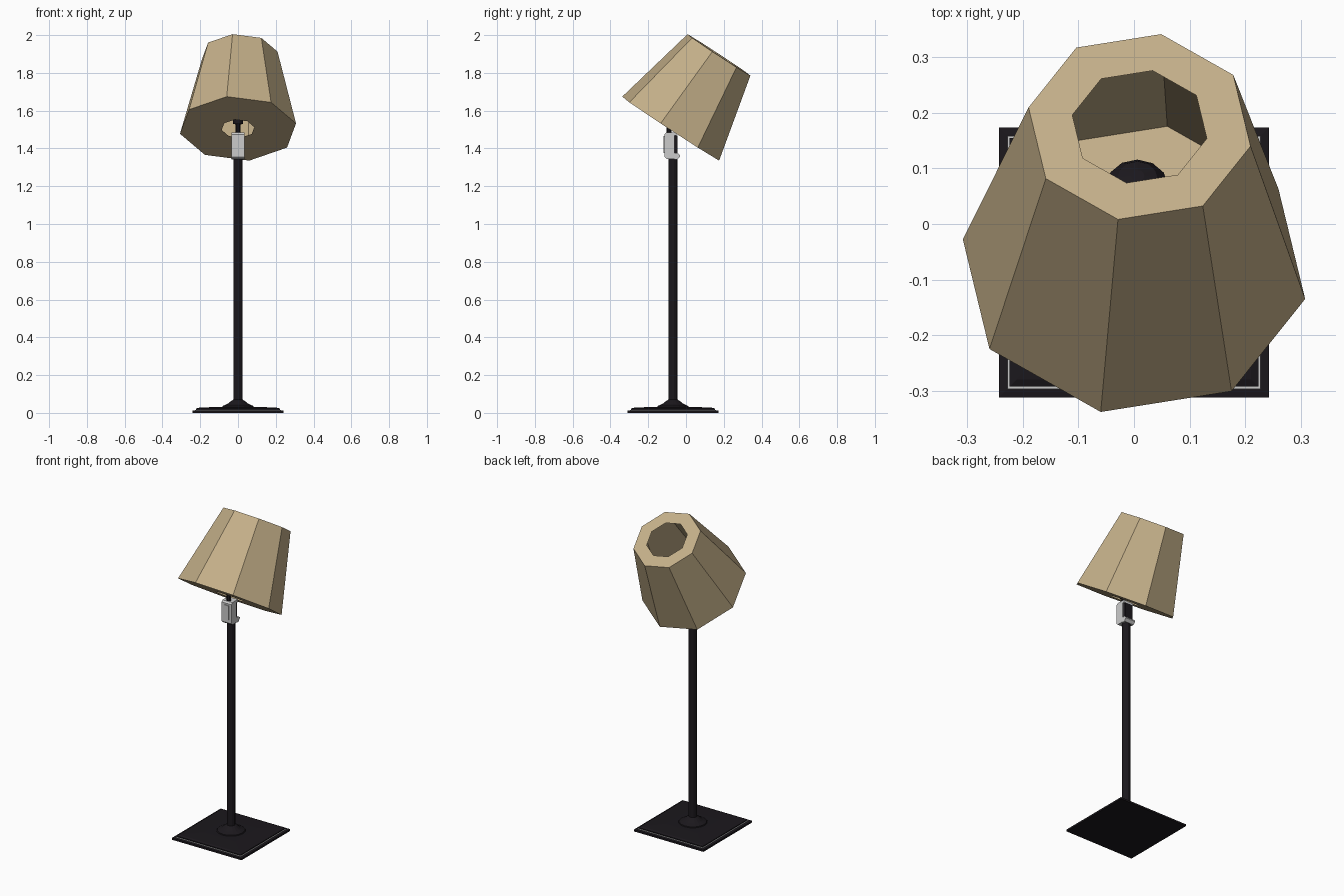
import bpy, bmesh, math
from mathutils import Vector, Matrix

if "Cube" in bpy.data.objects:
    bpy.data.objects.remove(bpy.data.objects["Cube"])

PX, PY = 0.0, -0.069        # pole position


def material(name, rgb):
    m = bpy.data.materials.new(name)
    m.diffuse_color = (*rgb, 1)
    m.use_nodes = True
    m.node_tree.nodes["Principled BSDF"].inputs["Base Color"].default_value = m.diffuse_color
    return m


BLACK = material("dark_metal", (0.011, 0.009, 0.012))
BEIGE = material("shade_fabric", (0.55, 0.43, 0.25))
WHITE = material("pale_trim", (0.75, 0.75, 0.75))


def finish(bm, name, mat, matrix=None, smooth=False):
    bmesh.ops.recalc_face_normals(bm, faces=bm.faces)
    me = bpy.data.meshes.new(name)
    bm.to_mesh(me)
    bm.free()
    ob = bpy.data.objects.new(name, me)
    bpy.context.collection.objects.link(ob)
    if matrix:
        ob.matrix_world = matrix
    if mat:
        me.materials.append(mat)
    for p in me.polygons:
        p.use_smooth = smooth
    return ob


def lathe(name, profile, sides, mat, matrix, start=0.0, caps=True):
    """Stack rings of (radius, height) around the local z axis."""
    bm = bmesh.new()
    rings = []
    for r, z in profile:
        rings.append([bm.verts.new((r * math.cos(start + math.tau * i / sides),
                                    r * math.sin(start + math.tau * i / sides), z))
                      for i in range(sides)])
    for a, b in zip(rings, rings[1:]):
        for i in range(sides):
            j = (i + 1) % sides
            bm.faces.new((a[i], a[j], b[j], b[i]))
    if caps:
        bm.faces.new(rings[0][::-1])
        bm.faces.new(rings[-1])
    return finish(bm, name, mat, matrix)


def extrude_x(name, outline, x0, x1, mat=None):
    """Extrude a (y, z) outline along x."""
    bm = bmesh.new()
    f = bm.faces.new([bm.verts.new((x0, y, z)) for y, z in outline])
    new = bmesh.ops.extrude_face_region(bm, geom=[f])["geom"]
    bmesh.ops.translate(bm, vec=(x1 - x0, 0, 0),
                        verts=[v for v in new if isinstance(v, bmesh.types.BMVert)])
    return finish(bm, name, mat)


def rect(y0, y1, z0, z1):
    return [(y0, z0), (y1, z0), (y1, z1), (y0, z1)]


pole_at = Matrix.Translation((PX, PY, 0))
Q = math.sqrt(2)            # half width -> corner radius for square lathes


def square(name, profile, mat):
    lathe(name, [(h * Q, z) for h, z in profile], 4, mat, pole_at, math.pi / 4)


# Square stepped base with a pale trim line
square("base_plate", [(0.242, 0), (0.242, 0.011), (0.23, 0.013)], BLACK)
square("base_trim", [(0.227, 0.011), (0.227, 0.016)], WHITE)
square("base_top", [(0.223, 0.012), (0.223, 0.022), (0.21, 0.027), (0.11, 0.032)], BLACK)

# Flared foot and pole
lathe("pole_foot", [(0.085, 0.028), (0.08, 0.037), (0.055, 0.048), (0.035, 0.064), (0.025, 0.07)],
      16, BLACK, pole_at)
lathe("pole", [(0.0245, 0.05), (0.0245, 1.36)], 12, BLACK, pole_at, math.pi / 12)

# Grey bracket: front channel, bottom lip, top lip, raised face
extrude_x("bracket_body", [(-0.114, 1.355), (-0.104, 1.345), (-0.062, 1.345), (-0.062, 1.485),
                           (-0.105, 1.485), (-0.114, 1.475)], -0.034, 0.034)
extrude_x("bracket_lip", [(-0.062, 1.342), (-0.045, 1.342), (-0.031, 1.358), (-0.031, 1.365),
                          (-0.045, 1.375), (-0.062, 1.375)], -0.034, 0.034)
extrude_x("bracket_top", rect(-0.062, -0.05, 1.468, 1.485), -0.034, 0.034)
extrude_x("bracket_face", rect(-0.119, -0.11, 1.375, 1.465), -0.018, 0.018)
extrude_x("bracket_core", rect(-0.065, -0.045, 1.375, 1.468), -0.026, 0.026, BLACK)

# Neck and socket
lathe("neck", [(0.013, 1.48), (0.013, 1.535)], 8, BLACK, Matrix.Translation((0, -0.09, 0)))
lathe("socket", [(0.027, 1.53), (0.027, 1.56)], 12, BLACK, Matrix.Translation((0, -0.09, 0)))

# Tilted frame shared by the shade and bulb
bottom, top = Vector((0, -0.081, 1.505)), Vector((0.01, 0.1745, 1.895))
axis = (top - bottom).normalized()
side = (Vector((1, 0, 0)) - axis * axis.x).normalized()
back = axis.cross(side)
frame = Matrix((side, back, axis)).transposed().to_4x4()
frame.translation = bottom
height = (top - bottom).length

# Bulb inside the shade
lathe("bulb", [(0.026, 0.04), (0.026, 0.12), (0.045, 0.16), (0.058, 0.2), (0.062, 0.24),
               (0.055, 0.275), (0.036, 0.298), (0.012, 0.306)], 12, BLACK, frame)

# Hollow octagonal shade with holed top and bottom panels
lathe("shade", [(0.088, 0), (0.313, 0), (0.203, height), (0.123, height)],
      8, BEIGE, frame, math.radians(-11), caps=False)
